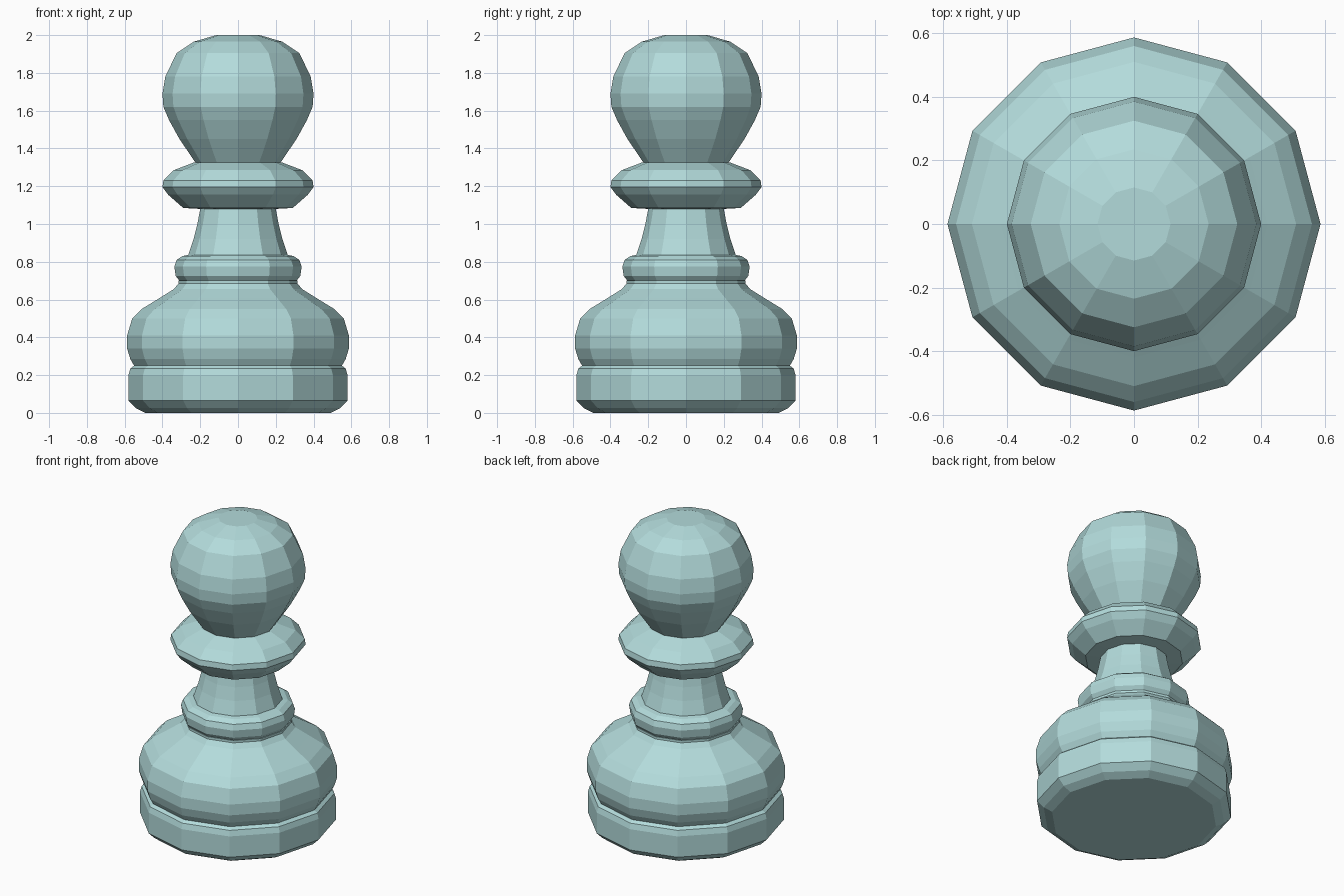
import bpy
import bmesh
from math import cos, sin, tau

SIDES = 12

cube = bpy.data.objects.get("Cube")
if cube:
    bpy.data.objects.remove(cube, do_unlink=True)

# Single pale teal material
teal = bpy.data.materials.new("pale_teal")
teal.use_nodes = True
colour = (0.45, 0.71, 0.71, 1)
teal.diffuse_color = colour
teal.node_tree.nodes["Principled BSDF"].inputs["Base Color"].default_value = colour


def lathe(name, profile):
    """Turn a (radius, height) profile, listed bottom to top, into a capped faceted solid."""
    bm = bmesh.new()
    rings = [[bm.verts.new((r * cos(tau * i / SIDES), r * sin(tau * i / SIDES), z))
              for i in range(SIDES)] for r, z in profile]
    for low, high in zip(rings, rings[1:]):
        for i in range(SIDES):
            j = (i + 1) % SIDES
            bm.faces.new((low[i], low[j], high[j], high[i]))
    bm.faces.new(rings[0][::-1])
    bm.faces.new(rings[-1])
    mesh = bpy.data.meshes.new(name)
    bm.to_mesh(mesh)
    bm.free()
    mesh.materials.append(teal)
    obj = bpy.data.objects.new(name, mesh)
    bpy.context.collection.objects.link(obj)
    return obj


# Bevelled foot
lathe("foot", [(0.49, 0), (0.54, 0.025), (0.58, 0.065), (0.58, 0.20),
               (0.57, 0.235), (0.55, 0.25)])

# Bulging lower body
lathe("lower_body", [(0.55, 0.25), (0.57, 0.285), (0.587, 0.34), (0.587, 0.41),
                     (0.56, 0.50), (0.51, 0.55), (0.42, 0.605),
                     (0.34, 0.655), (0.315, 0.685), (0.315, 0.70)])

# Small ring below the neck
lathe("neck_ring", [(0.31, 0.70), (0.33, 0.725), (0.337, 0.775),
                    (0.325, 0.81), (0.295, 0.83), (0.27, 0.835)])

# Tapering neck
lathe("neck", [(0.265, 0.83), (0.235, 0.92), (0.215, 1.0), (0.20, 1.08)])

# Wide collar
lathe("collar", [(0.20, 1.08), (0.29, 1.085), (0.37, 1.155), (0.40, 1.195),
                 (0.395, 1.23), (0.34, 1.285), (0.235, 1.325)])

# Rounded head
lathe("head", [(0.225, 1.325), (0.31, 1.45), (0.365, 1.55), (0.395, 1.62),
               (0.40, 1.69), (0.385, 1.78), (0.325, 1.905),
               (0.235, 1.965), (0.115, 2.0)])
